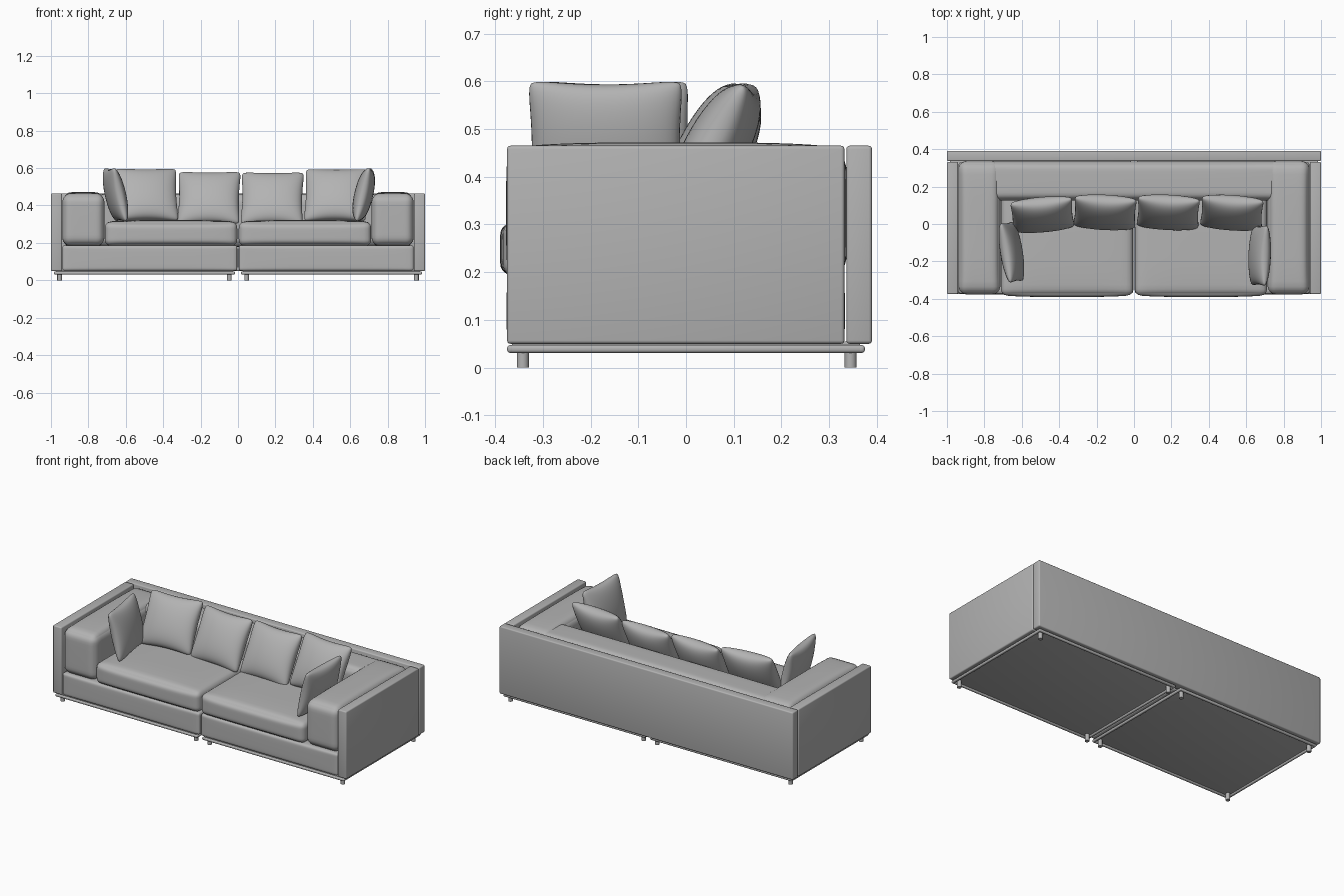
import bpy
import bmesh
from math import sin, pi, radians
from mathutils import Vector, Matrix

if "Cube" in bpy.data.objects:
    bpy.data.objects.remove(bpy.data.objects["Cube"], do_unlink=True)

fabric = bpy.data.materials.new("grey fabric")
fabric.use_nodes = True
GREY = (0.45, 0.45, 0.45, 1)
fabric.diffuse_color = GREY
fabric.node_tree.nodes["Principled BSDF"].inputs["Base Color"].default_value = GREY


def finish(name, bm, smooth=True):
    bmesh.ops.recalc_face_normals(bm, faces=bm.faces)
    mesh = bpy.data.meshes.new(name)
    for f in bm.faces:
        f.smooth = smooth
    bm.to_mesh(mesh)
    bm.free()
    mesh.materials.append(fabric)
    obj = bpy.data.objects.new(name, mesh)
    bpy.context.collection.objects.link(obj)
    return obj


def shade(obj):
    bpy.ops.object.select_all(action='DESELECT')
    obj.select_set(True)
    bpy.context.view_layer.objects.active = obj
    bpy.ops.object.shade_smooth_by_angle(angle=radians(35))


def board(name, lo, hi, bevel):
    """Firm box with slightly rounded edges."""
    lo, hi = Vector(lo), Vector(hi)
    bm = bmesh.new()
    bmesh.ops.create_cube(bm, size=1)
    for v in bm.verts:
        v.co = (lo + hi) / 2 + v.co * (hi - lo)
    bmesh.ops.bevel(bm, geom=bm.edges[:], offset=bevel, segments=3,
                    profile=0.5, affect='EDGES')
    shade(finish(name, bm))


def cushion(name, lo, hi, radius, bulge=(0, 0, 0)):
    """Padded box: rounded edges, each pair of faces swelling by bulge."""
    lo, hi = Vector(lo), Vector(hi)
    mid, half = (lo + hi) / 2, (hi - lo) / 2
    bm = bmesh.new()
    bmesh.ops.create_cube(bm, size=2)
    bmesh.ops.subdivide_edges(bm, edges=bm.edges[:], cuts=19, use_grid_fill=True)
    for v in bm.verts:
        u = Vector([sin(c * pi / 2) for c in v.co])
        p = Vector([a * h for a, h in zip(u, half)])
        core = Vector([max(r - h, min(h - r, c))
                       for c, h, r in zip(p, half, [radius] * 3)])
        if (p - core).length > 0:
            p = core + (p - core).normalized() * radius
        swell = [1 - c ** 4 for c in u]
        for i in range(3):
            p[i] += bulge[i] * u[i] * swell[i - 1] * swell[i - 2]
        v.co = mid + p
    finish(name, bm)


def pillow(name, centre, width, height, depth, yaw, lean):
    """Square throw pillow with pinched sides and soft corners."""
    bm = bmesh.new()
    for side in (-1, 1):
        made = bmesh.ops.create_grid(bm, x_segments=24, y_segments=24, size=1)
        for v in made["verts"]:
            u, w = sin(v.co.x * pi / 2), sin(v.co.y * pi / 2)
            soft = 1 - 0.06 * (u * w) ** 8
            x = u * soft * (1 - 0.06 * (1 - w * w) * u * u)
            z = w * soft * (1 - 0.08 * (1 - u * u) * w * w)
            puff = max(0, (1 - u * u) * (1 - w * w)) ** 0.42
            v.co = (x * width / 2, side * puff * depth / 2, z * height / 2)
    bmesh.ops.remove_doubles(bm, verts=bm.verts[:], dist=0.0002)
    turn = Matrix.Rotation(radians(yaw), 4, 'Z') @ Matrix.Rotation(-radians(lean), 4, 'X')
    bm.transform(Matrix.Translation(centre) @ turn)
    finish(name, bm)


def span(s, a, b):
    """Mirror an x range to the chosen side."""
    return (a, b) if s > 0 else (-b, -a)


# Parts repeated on each half
for s, label in ((1, "left"), (-1, "right")):
    # Outer side panel
    x0, x1 = span(s, 0.941, 1.0)
    board(label + "_side_panel", (x0, -0.375, 0.05), (x1, 0.332, 0.465), 0.007)
    # Base box under the seat
    x0, x1 = span(s, 0.004, 0.939)
    cushion(label + "_base", (x0, -0.373, 0.05), (x1, 0.33, 0.187), 0.014, (0, 0.003, 0))
    # Seat cushion
    x0, x1 = span(s, 0.004, 0.712)
    cushion(label + "_seat_cushion", (x0, -0.38, 0.185), (x1, 0.2, 0.312), 0.032,
            (0, 0.01, 0.01))
    # Padded arm
    x0, x1 = span(s, 0.714, 0.939)
    cushion(label + "_arm", (x0, -0.373, 0.187), (x1, 0.333, 0.46), 0.042, (0, 0.004, 0.012))
    # Underframe: plate, rails and legs
    x0, x1 = span(s, 0.016, 0.984)
    board(label + "_bottom_plate", (x0 + 0.01, -0.365, 0.041), (x1 - 0.01, 0.365, 0.055), 0.002)
    for y, end in ((-0.367, "front"), (0.367, "back")):
        board(f"{label}_{end}_rail", (x0, y - 0.008, 0.031), (x1, y + 0.008, 0.047), 0.006)
    for x, end in ((x0 + 0.008, "a"), (x1 - 0.008, "b")):
        board(f"{label}_cross_rail_{end}", (x - 0.008, -0.375, 0.031), (x + 0.008, 0.375, 0.047), 0.006)
    for x in (0.046, 0.954):
        for y in (-0.342, 0.345):
            bm = bmesh.new()
            bmesh.ops.create_cone(bm, cap_ends=True, segments=20, radius1=0.0125,
                                  radius2=0.0125, depth=0.042,
                                  matrix=Matrix.Translation((s * x, y, 0.021)))
            shade(finish(label + "_leg", bm))

# Back panel and padded backrest
board("back_panel", (-1, 0.336, 0.05), (1, 0.39, 0.465), 0.007)
cushion("backrest", (-0.939, 0.125, 0.187), (0.939, 0.334, 0.455), 0.04, (0, 0, 0.008))

# Throw pillows along the back
for x, y, z, yaw in ((-0.49, 0.05, 0.457, 5), (-0.155, 0.062, 0.44, -3),
                     (0.183, 0.062, 0.437, -3), (0.523, 0.06, 0.455, -4)):
    pillow("back_pillow", (x, y, z), 0.34, 0.32, 0.13, yaw, 28)

# Throw pillows against the arms
pillow("right_arm_pillow", (-0.655, -0.15, 0.458), 0.33, 0.3, 0.1, 99, 13)
pillow("left_arm_pillow", (0.672, -0.168, 0.458), 0.33, 0.3, 0.1, -92, 13)
